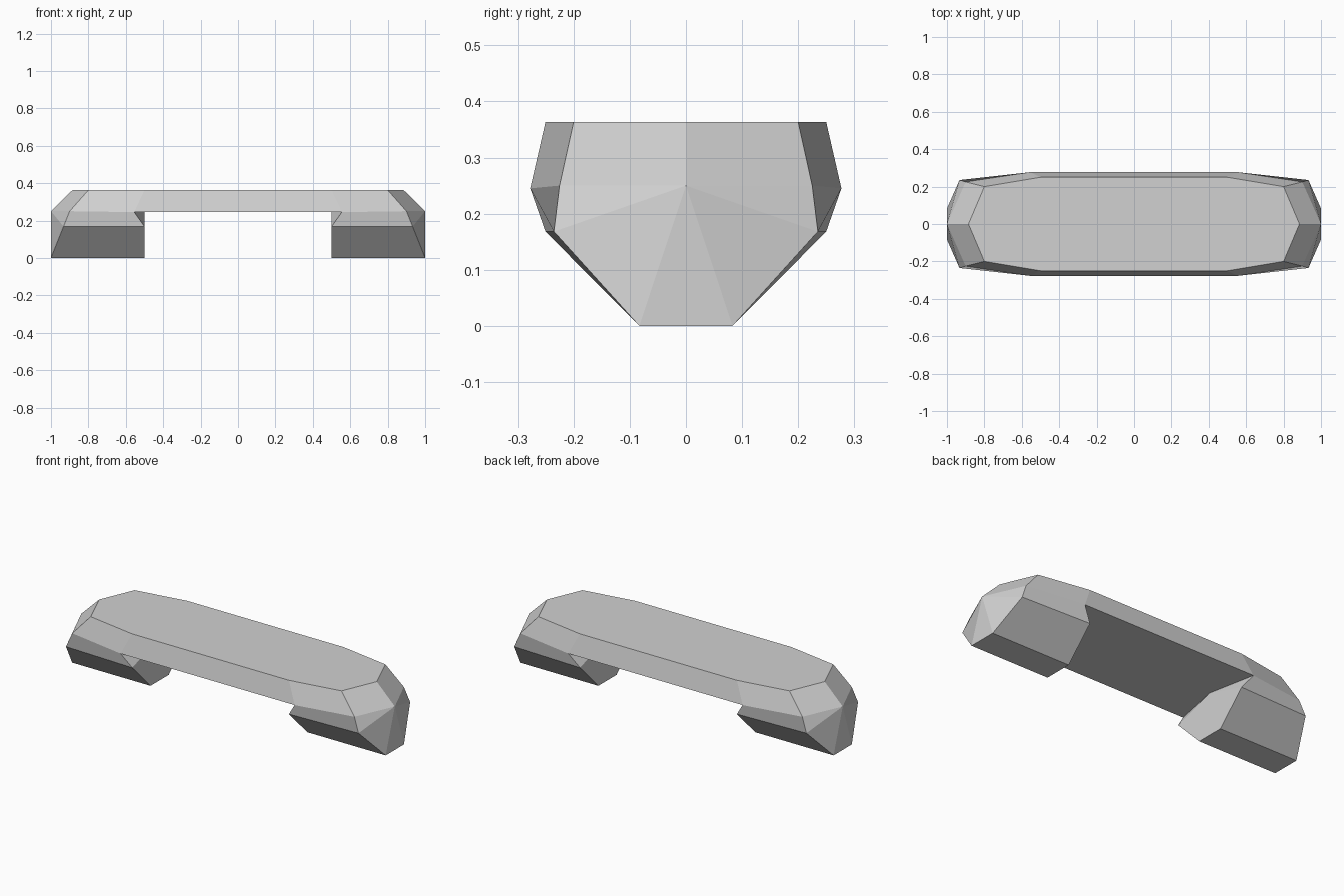
import bpy
import bmesh

if "Cube" in bpy.data.objects:
    bpy.data.objects.remove(bpy.data.objects["Cube"])

# One flat colour
grey = bpy.data.materials.new("light grey")
grey.diffuse_color = (0.64, 0.64, 0.64, 1)
grey.use_nodes = True
grey.node_tree.nodes["Principled BSDF"].inputs["Base Color"].default_value = grey.diffuse_color

# Key points of one quarter of the pull handle (x >= 0, y >= 0)
P = {
    "top_mid": (0, 0, 0.363), "top_mid_side": (0, 0.25, 0.363),
    "top_side": (0.5, 0.25, 0.363), "top_corner": (0.8, 0.2, 0.363),
    "top_end": (0.885, 0, 0.363),
    "rim_mid": (0, 0.277, 0.245), "rim_side": (0.555, 0.277, 0.245),
    "rim_corner": (0.9, 0.225, 0.25), "rim_end": (1, 0, 0.25),
    "under_mid": (0, 0, 0.245), "under_foot": (0.5, 0, 0.245),
    "hip_in": (0.5, 0.25, 0.168), "hip_out": (0.933, 0.235, 0.168),
    "base_in": (0.5, 0.083, 0), "base_out": (1, 0.083, 0),
    "base_in_mid": (0.5, 0, 0), "base_out_mid": (1, 0, 0),
}

FACES = [
    # top and bevelled upper sides
    "top_mid top_end top_corner top_side top_mid_side",
    "top_mid_side top_side rim_side rim_mid",
    "top_side top_corner rim_corner rim_side",
    "top_corner top_end rim_end rim_corner",
    # underside of the grip
    "under_mid rim_mid rim_side under_foot",
    # foot sides and base
    "rim_side rim_corner hip_out hip_in",
    "hip_in hip_out base_out base_in",
    "base_in base_out base_out_mid base_in_mid",
    # outer end
    "rim_end base_out_mid base_out",
    "rim_end base_out hip_out",
    "rim_end hip_out rim_corner",
    # inner wall of the foot
    "under_foot hip_in base_in",
    "under_foot base_in base_in_mid",
    "under_foot rim_side hip_in",
]

bm = bmesh.new()
verts = {name: bm.verts.new(co) for name, co in P.items()}
for names in FACES:
    bm.faces.new([verts[n] for n in names.split()])

# Mirror the quarter across x and then y
for axis in (0, 1):
    geom = bm.verts[:] + bm.edges[:] + bm.faces[:]
    copy = bmesh.ops.duplicate(bm, geom=geom)["geom"]
    for v in copy:
        if isinstance(v, bmesh.types.BMVert):
            v.co[axis] *= -1
    bmesh.ops.remove_doubles(bm, verts=bm.verts[:], dist=0.0005)
bmesh.ops.recalc_face_normals(bm, faces=bm.faces[:])

mesh = bpy.data.meshes.new("pull_handle")
bm.to_mesh(mesh)
bm.free()
mesh.materials.append(grey)
handle = bpy.data.objects.new("pull_handle", mesh)
bpy.context.collection.objects.link(handle)
